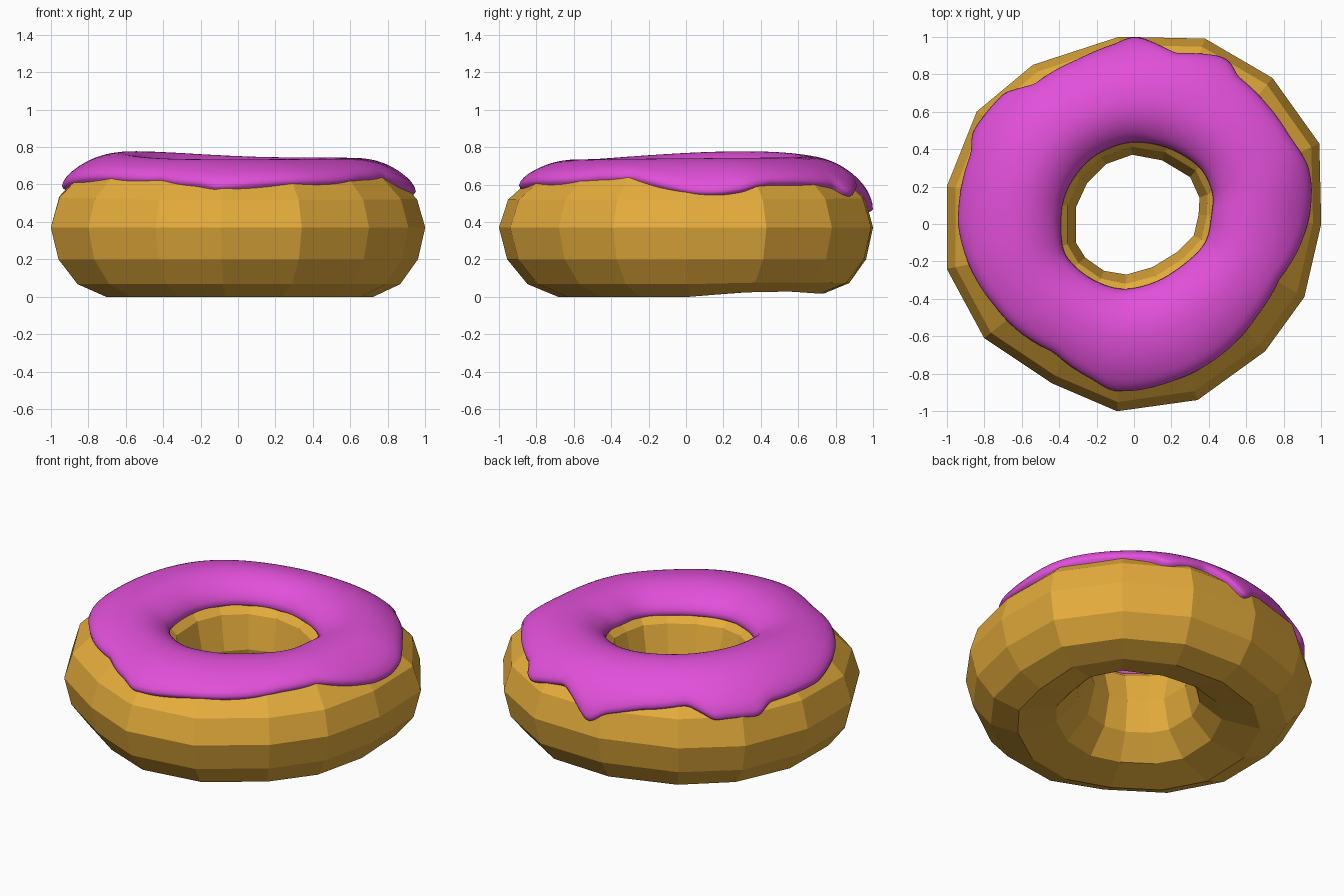
import bpy, bmesh, math
from mathutils import Vector

if "Cube" in bpy.data.objects:
    bpy.data.objects.remove(bpy.data.objects["Cube"])

# Outer and inner outline of the dough seen from above, one pair per spoke
OUTER = [(-.08, 1), (.38, .99), (.74, .78), (.99, .43), (1, 0), (.91, -.39), (.70, -.68), (.34, -.94),
         (-.09, -1), (-.44, -.85), (-.80, -.61), (-1, -.24), (-1, .2), (-.84, .6), (-.54, .85)]
INNER = [(-.01, .37), (.15, .34), (.30, .25), (.35, .14), (.345, .05), (.32, -.06), (.23, -.15), (.1, -.23),
         (-.04, -.27), (-.16, -.25), (-.26, -.18), (-.31, -.1), (-.31, .09), (-.25, .22), (-.15, .32)]
# Dripping outer edge of the icing seen from above
EDGE = [(0, 1), (.1, .97), (.22, .91), (.47, .895), (.52, .86), (.54, .80), (.7, .65), (.83, .47), (.93, .31),
        (.95, .2), (.94, .05), (.87, -.16), (.77, -.31), (.65, -.5), (.45, -.71), (.2, -.84), (0, -.89),
        (-.12, -.89), (-.22, -.83), (-.42, -.69), (-.62, -.57), (-.75, -.43), (-.88, -.22), (-.94, 0),
        (-.93, .15), (-.87, .38), (-.865, .48), (-.69, .70), (-.54, .74), (-.3, .88), (-.1, .96)]


def curve(points, u):
    """Closed smooth curve through the points."""
    i, f = int(u), u - int(u)
    a, b, c, d = (Vector(points[(i + k) % len(points)]) for k in (-1, 0, 1, 2))
    return .5 * (2 * b + (c - a) * f + (2 * a - 5 * b + 4 * c - d) * f * f + (3 * b - a - 3 * c + d) * f ** 3)


polar = sorted((math.atan2(y, x), math.hypot(x, y)) for x, y in EDGE)
polar = [(polar[-1][0] - math.tau, polar[-1][1])] + polar + [(polar[0][0] + math.tau, polar[0][1])]


def edge_radius(angle):
    for (a0, r0), (a1, r1) in zip(polar, polar[1:]):
        if a0 <= angle <= a1:
            return r0 + (r1 - r0) * (angle - a0) / (a1 - a0)


def section(o, i, t, offset=0):
    """Point on the ring's cross-section at angle t, pushed out by offset."""
    mid, half = (o + i) / 2, (o - i) / 2
    p = mid + half * math.cos(t) * (1 + offset / half.length)
    # The top swells towards the back left and slopes down outwards
    swell = max(0, math.cos(math.atan2(mid.y, mid.x) - math.radians(155))) ** 2
    top = .706 + .035 * swell + .008 * mid.y
    if math.sin(t) > 0:
        slope = .11 if math.cos(t) > 0 else .15
        z = .37 + (top - .37 + offset) * math.sin(t) * (1 - slope * math.cos(t))
    else:
        z = .37 + (.37 + offset) * math.sin(t)
    return Vector((p.x, p.y, z))


def ring_mesh(name, rows, closed, color, smooth):
    """Skin a closed loop of cross-sections."""
    bm = bmesh.new()
    grid = [[bm.verts.new(p) for p in row] for row in rows]
    n, m = len(grid), len(grid[0])
    for a in range(n):
        for b in range(m if closed else m - 1):
            c, d = (a + 1) % n, (b + 1) % m
            bm.faces.new((grid[a][b], grid[c][b], grid[c][d], grid[a][d])).smooth = smooth
    bmesh.ops.recalc_face_normals(bm, faces=bm.faces)
    # An open shell must face upward
    if not closed and sum(f.normal.z for f in bm.faces) < 0:
        bmesh.ops.reverse_faces(bm, faces=bm.faces)
    mesh = bpy.data.meshes.new(name)
    bm.to_mesh(mesh)
    bm.free()
    obj = bpy.data.objects.new(name, mesh)
    bpy.context.collection.objects.link(obj)
    mat = bpy.data.materials.new(name + "_color")
    mat.diffuse_color = color
    mat.use_nodes = True
    mat.node_tree.nodes["Principled BSDF"].inputs["Base Color"].default_value = mat.diffuse_color
    mesh.materials.append(mat)
    return obj


# Dough: faceted ring, 15 spokes by 12 sides, slightly lifted underside at the back
rows = []
for o, i in zip(OUTER, INNER):
    o, i = Vector(o), Vector(i)
    out = (o - i).normalized()
    lift = .035 * max(0, 1 - abs(o.y - .65) / .65)
    row = []
    for k in range(12):
        p = section(o, i, math.tau * k / 12)
        p.z += {8: lift, 9: lift, 10: .018 + lift / 3, 11: .015}.get(k, 0)
        p.xy += out * {9: .05, 10: .03, 11: .005}.get(k, 0)
        row.append(p)
    rows.append(row)
ring_mesh("dough", rows, True, (.79, .42, .045, 1), False)

# Icing: smooth shell with rounded lips sunk into the dough
steps, across = 300, 28
spokes = [(curve(OUTER, 15 * s / steps), curve(INNER, 15 * s / steps)) for s in range(steps)]
starts = []
for o, i in spokes:
    r = edge_radius(math.atan2(o.y, o.x))
    f = (r - i.length) / (o.length - i.length)
    half = (o - i).length / 2
    t0 = math.acos(max(-1, min(.995, (2 * f - 1) * half / (half + .006))))
    # The longest drips run further down the side
    starts.append(t0 - .25 * max(0, .6 - t0))
for _ in range(2):
    starts = [(starts[k - 1] + 2 * starts[k] + starts[(k + 1) % steps]) / 4 for k in range(steps)]
rows = []
for (o, i), t0 in zip(spokes, starts):
    t1 = math.radians(141)
    row = [section(o, i, t0 - .02, -.06), section(o, i, t0 - .02, -.008)]
    for k in range(across + 1):
        s = k / across
        t = t0 + (t1 - t0) * s
        lip = min(1, min(s, 1 - s) / .1)
        row.append(section(o, i, t, (.008 + .022 * math.sin(t)) * (.3 + .7 * math.sqrt(lip))))
    row += [section(o, i, t1 + .02, -.008), section(o, i, t1 + .02, -.06)]
    rows.append(row)
ring_mesh("icing", rows, False, (.76, .08, .70, 1), True)
